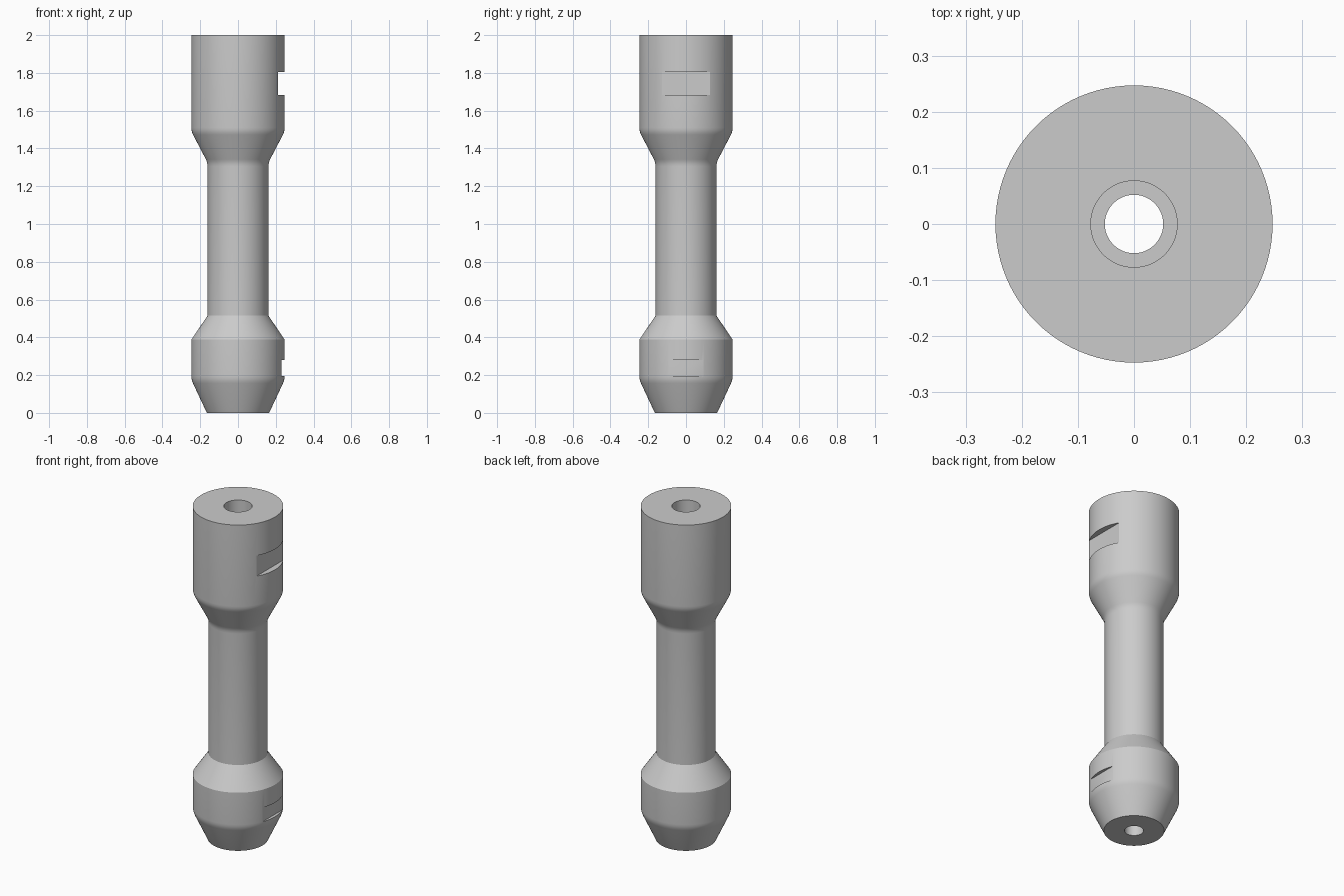
import bpy
import math
from mathutils import Vector

SEGMENTS = 96

if "Cube" in bpy.data.objects:
    bpy.data.objects.remove(bpy.data.objects["Cube"], do_unlink=True)

# Material
grey = bpy.data.materials.new("plain grey")
grey.use_nodes = True
colour = (0.6, 0.6, 0.6, 1)
grey.diffuse_color = colour
grey.node_tree.nodes["Principled BSDF"].inputs["Base Color"].default_value = colour


def rounded(profile, cut, steps=3):
    """Replace each marked corner of the closed profile by a small arc."""
    points = []
    for i, (r, z, soft) in enumerate(profile):
        corner = Vector((r, z))
        if not soft:
            points.append(corner)
            continue
        before = Vector(profile[i - 1][:2])
        after = Vector(profile[(i + 1) % len(profile)][:2])
        start = corner + (before - corner).normalized() * cut
        end = corner + (after - corner).normalized() * cut
        for k in range(steps + 1):
            t = k / steps
            points.append(start * (1 - t) ** 2 + corner * 2 * t * (1 - t) + end * t * t)
    return points


def lathe(name, points):
    """Turn a closed profile around the z axis."""
    n = len(points)
    verts = []
    for s in range(SEGMENTS):
        a = math.tau * s / SEGMENTS
        verts += [(p.x * math.cos(a), p.x * math.sin(a), p.y) for p in points]
    faces = []
    for s in range(SEGMENTS):
        a, b = s * n, (s + 1) % SEGMENTS * n
        for i in range(n):
            j = (i + 1) % n
            faces.append((a + i, b + i, b + j, a + j))
    mesh = bpy.data.meshes.new(name)
    mesh.from_pydata(verts, [], faces)
    obj = bpy.data.objects.new(name, mesh)
    bpy.context.collection.objects.link(obj)
    mesh.materials.append(grey)
    return obj


def cut_notch(body, name, x, low, high):
    """Mill a flat-bottomed notch into the +x side."""
    bpy.ops.mesh.primitive_cube_add(size=1, location=(x + 0.1, 0, (low + high) / 2))
    cutter = bpy.context.object
    cutter.name = name
    cutter.scale = (0.2, 0.6, high - low)
    cutter.data.materials.append(grey)
    cutter.hide_render = True
    cutter.display_type = 'WIRE'
    mod = body.modifiers.new(name, 'BOOLEAN')
    mod.operation = 'DIFFERENCE'
    mod.solver = 'EXACT'
    mod.object = cutter
    bpy.context.view_layer.objects.active = body
    bpy.ops.object.modifier_apply(modifier=name)
    bpy.data.objects.remove(cutter, do_unlink=True)


# Shaft: outer wall upward, then the stepped bore downward (radius, height, soft corner)
profile = [
    (0.165, 0, False), (0.247, 0.175, True), (0.247, 0.388, False),
    (0.161, 0.515, False), (0.161, 1.325, True), (0.247, 1.49, True),
    (0.247, 2, False), (0.077, 2, False), (0.077, 1, False),
    (0.052, 1, False), (0.052, 0, False),
]
shaft = lathe("hollow_shaft", rounded(profile, 0.02))

# Wrench flats on the left side
cut_notch(shaft, "upper_notch", 0.212, 1.682, 1.806)
cut_notch(shaft, "lower_notch", 0.229, 0.195, 0.28)

bpy.ops.object.select_all(action='DESELECT')
shaft.select_set(True)
bpy.context.view_layer.objects.active = shaft
bpy.ops.object.shade_smooth_by_angle(angle=math.radians(30))
